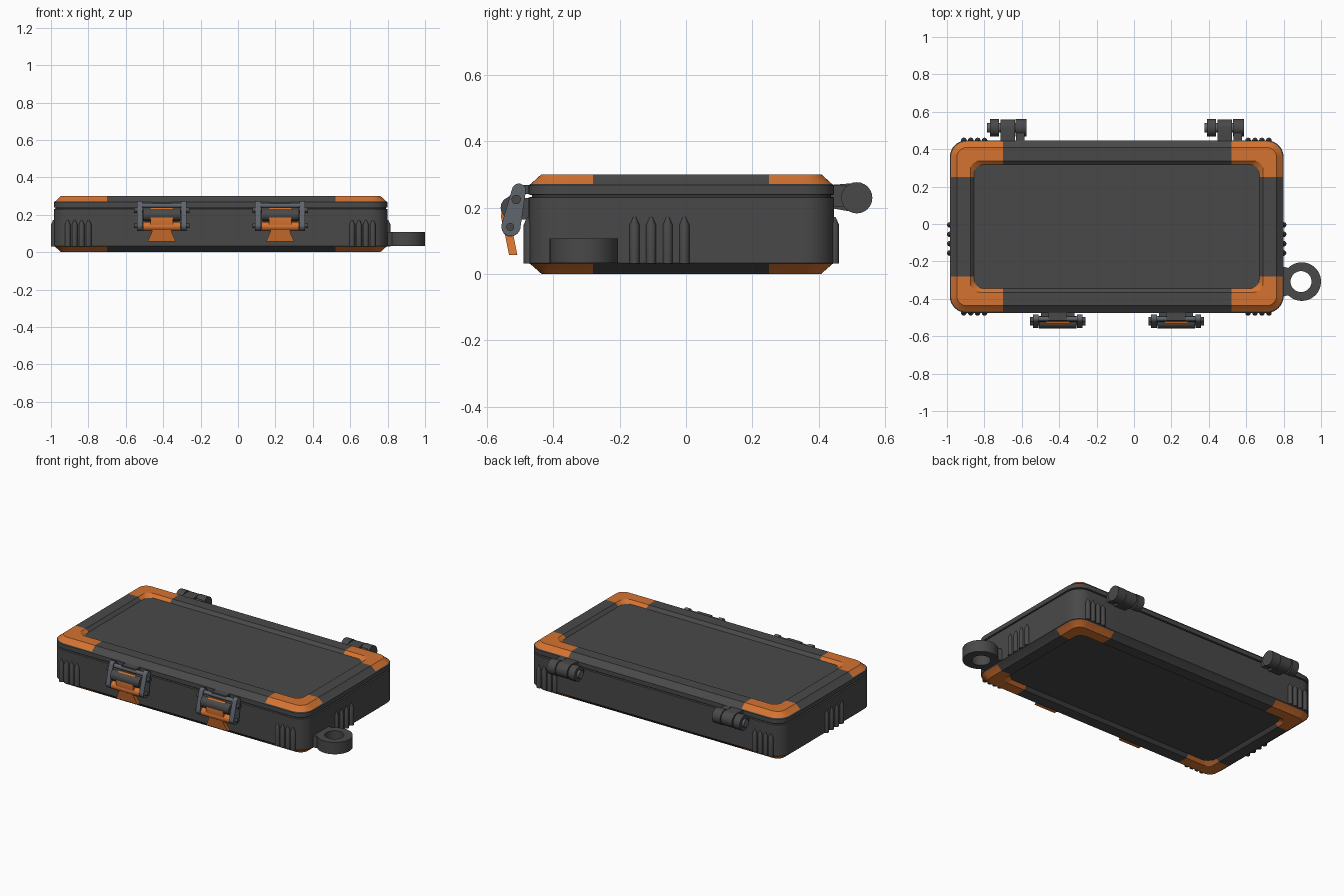
import bpy, bmesh, math

cube = bpy.data.objects.get("Cube")
if cube:
    bpy.data.objects.remove(cube, do_unlink=True)


def material(name, rgb):
    m = bpy.data.materials.new(name)
    m.use_nodes = True
    m.diffuse_color = (*rgb, 1)
    m.node_tree.nodes["Principled BSDF"].inputs["Base Color"].default_value = (*rgb, 1)
    return m


DARK = material("charcoal plastic", (0.066, 0.066, 0.066))
ORANGE = material("orange rubber", (0.66, 0.17, 0.03))
STEEL = material("blue grey steel", (0.115, 0.13, 0.155))


def finish(name, bm, *mats):
    bmesh.ops.recalc_face_normals(bm, faces=bm.faces)
    mesh = bpy.data.meshes.new(name)
    bm.to_mesh(mesh)
    bm.free()
    ob = bpy.data.objects.new(name, mesh)
    bpy.context.collection.objects.link(ob)
    for m in mats:
        mesh.materials.append(m)
    bpy.ops.object.select_all(action='DESELECT')
    ob.select_set(True)
    bpy.context.view_layer.objects.active = ob
    bpy.ops.object.shade_smooth_by_angle(angle=math.radians(32))
    return ob


def prism(name, outline, a, b, mat, place=lambda u, v, w: (w, u, v)):
    """Extrude a 2D outline from a to b; by default (y, z) along x."""
    bm = bmesh.new()
    ends = [[bm.verts.new(place(u, v, w)) for u, v in outline] for w in (a, b)]
    n = len(outline)
    for e in ends:
        bm.faces.new(e)
    for i in range(n):
        j = (i + 1) % n
        bm.faces.new((ends[0][i], ends[0][j], ends[1][j], ends[1][i]))
    return finish(name, bm, mat)


def circle(u, v, r, n=24):
    return [(u + r * math.cos(math.tau * i / n), v + r * math.sin(math.tau * i / n))
            for i in range(n)]


def capsule(p, q, r, s, n=10):
    """Outline of two round ends, radius r at p and s at q."""
    ang = math.atan2(q[1] - p[1], q[0] - p[0])
    pts = []
    for c, rad, start in ((q, s, ang - math.pi / 2), (p, r, ang + math.pi / 2)):
        for i in range(n + 1):
            t = start + math.pi * i / n
            pts.append((c[0] + rad * math.cos(t), c[1] + rad * math.sin(t)))
    return pts


# Case shell: rounded rectangular rings stacked along a profile of (inset, height)
LEFT, RIGHT, FRONT, BACK = 0.80, -0.985, -0.475, 0.447
CUT_X = {1: 0.52, -1: -0.70}
CUT_Y = {1: 0.25, -1: -0.28}
ARC = 8


def ring(inset, z):
    r = max(0.09 - inset, 0.05)
    pts = []
    for k, (sx, sy) in enumerate(((1, 1), (-1, 1), (-1, -1), (1, -1))):
        ex = LEFT - inset if sx > 0 else RIGHT + inset
        ey = BACK - inset if sy > 0 else FRONT + inset
        on_side, on_end = (ex, CUT_Y[sy], z), (CUT_X[sx], ey, z)
        arc = []
        for i in range(ARC + 1):
            t = math.pi / 2 * (k + i / ARC)
            arc.append((ex - sx * r + r * math.cos(t), ey - sy * r + r * math.sin(t), z))
        pts += [on_side, *arc, on_end] if k % 2 == 0 else [on_end, *arc, on_side]
    return pts


profile = [(0.13, 0.018), (0.11, 0), (0.04, 0), (0.006, 0.03), (0, 0.033),
           (0, 0.231), (0.01, 0.233), (0.01, 0.238), (0, 0.24),
           (0, 0.268), (0.007, 0.272), (0.038, 0.30), (0.11, 0.30), (0.13, 0.282)]
bm = bmesh.new()
rings = [[bm.verts.new(p) for p in ring(*row)] for row in profile]
bm.faces.new(rings[0])
bm.faces.new(rings[-1])
count = len(rings[0])
for lo, hi, a, b in zip(rings, rings[1:], profile, profile[1:]):
    for i in range(count):
        j = (i + 1) % count
        f = bm.faces.new((lo[i], lo[j], hi[j], hi[i]))
        in_corner = i % (ARC + 3) < ARC + 2
        in_band = b[1] < 0.032 or a[1] > 0.27
        f.material_index = int(in_corner and in_band)
finish("case_shell", bm, DARK, ORANGE)


# Grip ribs with pointed tops
def rib(name, x, y):
    bm = bmesh.new()
    rows = [[bm.verts.new((px, py, z)) for px, py in circle(x, y, r, 12)]
            for r, z in ((0.015, 0.032), (0.015, 0.148), (0.004, 0.172))]
    bm.faces.new(rows[0])
    bm.faces.new(rows[-1])
    for lo, hi in zip(rows, rows[1:]):
        for i in range(12):
            j = (i + 1) % 12
            bm.faces.new((lo[i], lo[j], hi[j], hi[i]))
    finish(name, bm, DARK)


for i in range(4):
    for side, y in (("front", FRONT), ("back", BACK)):
        for label, x in (("right", -0.91), ("left", 0.61)):
            rib(f"{side}_{label}_rib", x + 0.037 * i, y)
    for label, x in (("right", RIGHT), ("left", LEFT)):
        rib(f"{label}_side_rib", x, -0.155 + 0.05 * i)

# Lanyard loop on the left side
bm = bmesh.new()
N = 48
loops = []
for z in (0.033, 0.108):
    outer, inner = [], []
    for i in range(N):
        c, s = math.cos(math.tau * i / N), math.sin(math.tau * i / N)
        r = 0.107 / -c if c < -0.75 else 0.103
        outer.append(bm.verts.new((0.897 + r * c, -0.308 + r * s, z)))
        inner.append(bm.verts.new((0.893 + 0.056 * c, -0.308 + 0.056 * s, z)))
    loops.append((outer, inner))
(o0, i0), (o1, i1) = loops
for i in range(N):
    j = (i + 1) % N
    for p, q in ((o0, o1), (o1, i1), (i1, i0), (i0, o0)):
        bm.faces.new((p[i], p[j], q[j], q[i]))
finish("lanyard_loop", bm, DARK)

# Hinges on the back
AXIS = (0.515, 0.23)
lug = [(0.43, 0.20), (0.50, 0.188)] + [
    (AXIS[0] + 0.045 * math.cos(t), AXIS[1] + 0.045 * math.sin(t))
    for t in (math.radians(-90 + 15 * k) for k in range(13))] + [(0.43, 0.268)]
for label, x in (("right", -0.785), ("left", 0.377)):
    prism(f"{label}_hinge_pin", circle(*AXIS, 0.025), x, x + 0.2, STEEL)
    prism(f"{label}_hinge_end_knuckle", circle(*AXIS, 0.047), x + 0.014, x + 0.062, DARK)
    prism(f"{label}_hinge_body_lug", lug, x + 0.07, x + 0.148, DARK)
    prism(f"{label}_hinge_lid_lug", circle(*AXIS, 0.047), x + 0.152, x + 0.21, DARK)
    prism(f"{label}_hinge_arm", [(0.43, 0.205), (0.51, 0.2), (0.51, 0.265), (0.43, 0.268)],
          x + 0.155, x + 0.2, DARK)

# Latches on the front
for label, cx in (("right", -0.408), ("left", 0.225)):
    def across(part, outline, half, mat):
        prism(f"{label}_latch_{part}", outline, cx - half, cx + half, mat)

    across("lid_lug", [(-0.46, 0.242), (-0.515, 0.242), (-0.515, 0.268), (-0.46, 0.268)],
           0.05, DARK)
    across("base_lug", [(-0.46, 0.165), (-0.52, 0.165), (-0.52, 0.23), (-0.46, 0.23)],
           0.09, DARK)
    across("barrel", circle(-0.525, 0.2, 0.034), 0.1, DARK)
    across("upper_bar", circle(-0.507, 0.25, 0.013), 0.13, STEEL)
    across("upper_pin", circle(-0.512, 0.225, 0.014), 0.148, DARK)
    across("lower_pin", circle(-0.53, 0.142, 0.012), 0.148, DARK)
    for s in (-1, 1):
        prism(f"{label}_latch_side_arm",
              capsule((-0.528, 0.143), (-0.504, 0.252), 0.029, 0.021),
              cx + s * 0.103, cx + s * 0.133, STEEL)
    # Orange lever: upper plate, cross bar and flared pull tab
    across("lever_plate", [(-0.552, 0.14), (-0.558, 0.175), (-0.55, 0.22), (-0.53, 0.238),
                           (-0.515, 0.235), (-0.515, 0.14)], 0.06, ORANGE)
    across("lever_bar", circle(-0.53, 0.138, 0.025), 0.1, ORANGE)
    prism(f"{label}_latch_pull_tab",
          [(-0.052, 0.13), (-0.052, 0.11), (-0.075, 0.058),
           (0.075, 0.058), (0.052, 0.11), (0.052, 0.13)],
          -0.548, -0.523, ORANGE,
          lambda u, v, w: (cx + u, w + 0.2 * (0.13 - v), v))
